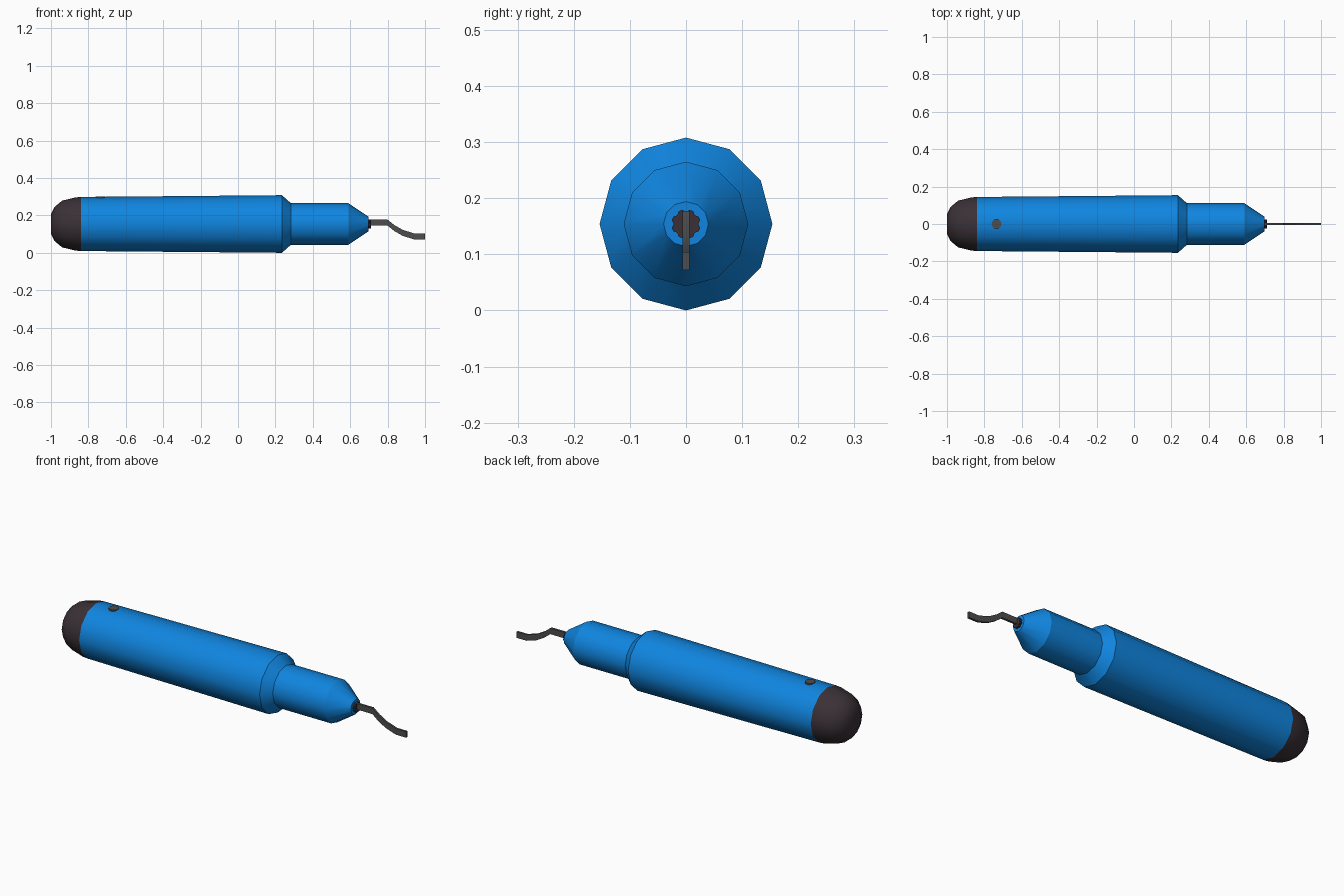
import bpy, bmesh, math

if "Cube" in bpy.data.objects:
    bpy.data.objects.remove(bpy.data.objects["Cube"])

ZC = 0.154  # height of the tool's long axis


def material(name, rgb):
    m = bpy.data.materials.new(name)
    m.diffuse_color = (*rgb, 1)
    m.use_nodes = True
    m.node_tree.nodes["Principled BSDF"].inputs["Base Color"].default_value = m.diffuse_color
    return m


blue = material("blue_plastic", (0.005, 0.235, 0.74))
dark = material("dark_rubber", (0.042, 0.030, 0.037))
grey = material("grey_steel", (0.075, 0.075, 0.075))


def finish(name, bm, mat, smooth=True):
    bmesh.ops.remove_doubles(bm, verts=bm.verts, dist=1e-5)
    bmesh.ops.recalc_face_normals(bm, faces=bm.faces)
    me = bpy.data.meshes.new(name)
    bm.to_mesh(me)
    bm.free()
    me.materials.append(mat)
    ob = bpy.data.objects.new(name, me)
    bpy.context.collection.objects.link(ob)
    if smooth:
        bpy.ops.object.select_all(action='DESELECT')
        ob.select_set(True)
        bpy.context.view_layer.objects.active = ob
        bpy.ops.object.shade_smooth_by_angle(angle=math.radians(32))
    return ob


def lathe(name, profile, mat, sides=12, notch=0.0):
    """Rings of (x, radius) around the long axis; notch pulls in every third corner."""
    bm = bmesh.new()
    rings = []
    for x, r in profile:
        ring = []
        for i in range(sides):
            a = 2 * math.pi * i / sides
            q = r - (notch if i % 3 == 0 else 0)
            ring.append(bm.verts.new((x, q * math.sin(a), ZC + q * math.cos(a))))
        rings.append(ring)
    for a, b in zip(rings, rings[1:]):
        for i in range(sides):
            j = (i + 1) % sides
            bm.faces.new((a[i], a[j], b[j], b[i]))
    bm.faces.new(rings[0])
    bm.faces.new(rings[-1])
    return finish(name, bm, mat)


# Handle: tapered grip, chamfered shoulder, neck and cone
lathe("handle", [(-0.84, 0.1445), (0.235, 0.154), (0.283, 0.111),
                 (0.59, 0.111), (0.697, 0.04)], blue)

# Rounded end cap
lathe("end_cap", [(-1.0, 0.052), (-0.98, 0.092), (-0.94, 0.125),
                  (-0.87, 0.142), (-0.84, 0.1445)], dark)

# Notched collar that holds the blade
lathe("blade_collar", [(0.685, 0.026), (0.71, 0.026)], dark, sides=24, notch=0.004)

# Bent scraper blade: a path given thickness in z and y
path = [(0.69, 0.161), (0.80, 0.161), (0.835, 0.133), (0.88, 0.107),
        (0.94, 0.088), (1.0, 0.088)]
bm = bmesh.new()
rings = [[bm.verts.new((x, y, z + h)) for y, h in
          ((-0.006, -0.016), (0.006, -0.016), (0.006, 0.016), (-0.006, 0.016))]
         for x, z in path]
for a, b in zip(rings, rings[1:]):
    for i in range(4):
        j = (i + 1) % 4
        bm.faces.new((a[i], a[j], b[j], b[i]))
bm.faces.new(rings[0])
bm.faces.new(rings[-1])
finish("blade", bm, grey)

# Small lock pin set in the top of the grip
bm = bmesh.new()
bmesh.ops.create_cone(bm, cap_ends=True, segments=12, radius1=0.026, radius2=0.026, depth=0.03)
bmesh.ops.translate(bm, verts=bm.verts, vec=(-0.735, 0, ZC + 0.132))
finish("lock_pin", bm, grey)
